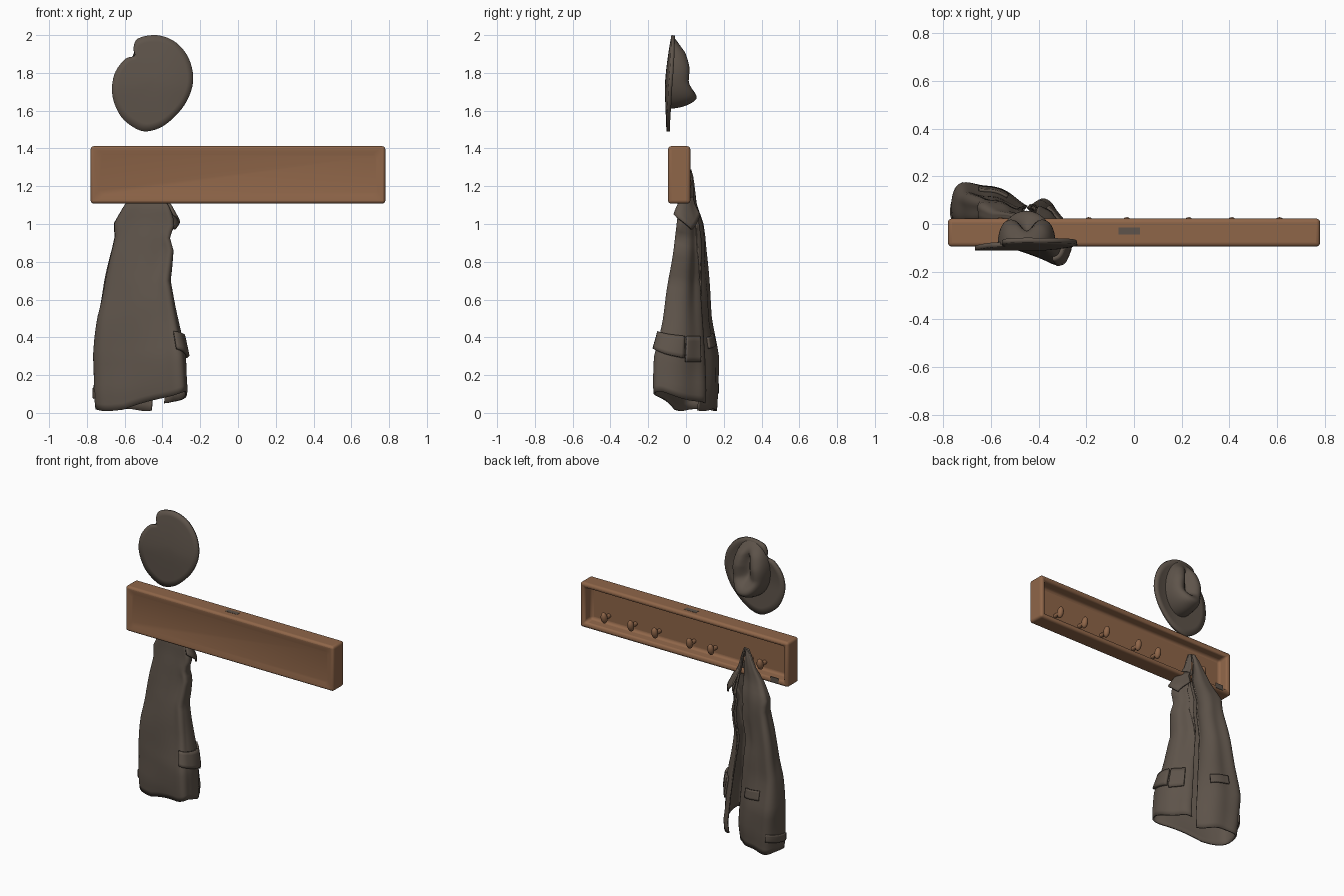
import bpy, bmesh, math
from mathutils import Vector

if "Cube" in bpy.data.objects:
    bpy.data.objects.remove(bpy.data.objects["Cube"])


def material(name, col):
    m = bpy.data.materials.new(name)
    m.diffuse_color = (*col, 1)
    m.use_nodes = True
    m.node_tree.nodes["Principled BSDF"].inputs["Base Color"].default_value = m.diffuse_color
    return m


WOOD = material("brown_wood", (0.275, 0.132, 0.066))
CLOTH = material("dark_cloth", (0.112, 0.088, 0.069))


def finish(name, bm, mat, thick=0, angle=45):
    bmesh.ops.recalc_face_normals(bm, faces=bm.faces)
    me = bpy.data.meshes.new(name)
    bm.to_mesh(me)
    bm.free()
    me.materials.append(mat)
    me.shade_smooth()
    me.set_sharp_from_angle(angle=math.radians(angle))
    ob = bpy.data.objects.new(name, me)
    bpy.context.collection.objects.link(ob)
    if thick:
        s = ob.modifiers.new("thickness", 'SOLIDIFY')
        s.thickness = thick
        s.offset = 0
    return ob


def grid(bm, rows, closed=False):
    vs = [[bm.verts.new(p) for p in r] for r in rows]
    n = len(rows[0])
    for a, b in zip(vs, vs[1:]):
        for i in range(n if closed else n - 1):
            j = (i + 1) % n
            bm.faces.new((a[i], a[j], b[j], b[i]))
    return vs


def lerp_table(tab, z):
    # table rows are (key, values...), keys ascending
    if z <= tab[0][0]:
        return tab[0][1:]
    for a, b in zip(tab, tab[1:]):
        if z <= b[0]:
            f = (z - a[0]) / (b[0] - a[0])
            return [p + (q - p) * f for p, q in zip(a[1:], b[1:])]
    return tab[-1][1:]


def spline(pts, t, closed=False):
    # Catmull-Rom through 2D points, t in 0..1
    n = len(pts)
    segs = n if closed else n - 1
    x = min(t * segs, segs - 1e-6)
    i = int(x)
    f = x - i
    idx = [(i + k) % n if closed else min(max(i + k, 0), n - 1) for k in (-1, 0, 1, 2)]
    a, b, c, d = (Vector(pts[k]) for k in idx)
    return 0.5 * (2 * b + (c - a) * f + (2 * a - 5 * b + 4 * c - d) * f * f + (3 * b - a - 3 * c + d) * f ** 3)


# Board: rounded slab, shallow dish in front, deep tray with a broad rim behind
bm = bmesh.new()
bmesh.ops.create_cube(bm, size=1)
for v in bm.verts:
    v.co = (v.co.x * 1.56, v.co.y * 0.118 - 0.036, v.co.z * 0.304 + 1.26)
bm.normal_update()
front = [q for q in bm.faces if q.normal.y < -0.9]
back = [q for q in bm.faces if q.normal.y > 0.9]
bmesh.ops.inset_region(bm, faces=front, thickness=0.035, depth=0)
bmesh.ops.inset_region(bm, faces=front, thickness=0.03, depth=0)
bmesh.ops.translate(bm, verts=front[0].verts[:], vec=(0, 0.007, 0))
bmesh.ops.inset_region(bm, faces=back, thickness=0.048, depth=0)
bmesh.ops.inset_region(bm, faces=back, thickness=0.008, depth=0)
bmesh.ops.translate(bm, verts=back[0].verts[:], vec=(0, -0.07, 0))
board = finish("board", bm, WOOD)
bev = board.modifiers.new("round", 'BEVEL')
bev.width, bev.segments, bev.limit_method = 0.021, 4, 'ANGLE'
bev.angle_limit = math.radians(25)

# Pegs: short stem with an egg-shaped knob
for x in (-0.56, -0.46, -0.19, -0.03, 0.23, 0.41, 0.61):
    bm = bmesh.new()
    knob = bmesh.ops.create_uvsphere(bm, u_segments=16, v_segments=10, radius=1)
    for v in knob['verts']:
        c = v.co
        v.co = (x + c.x * 0.021, 0.006 + c.y * 0.022 + c.z * 0.006, 1.205 + c.z * 0.038)
    rings = [[(x + 0.014 * math.cos(a * math.pi / 6), y, 1.20 + 0.014 * math.sin(a * math.pi / 6))
              for a in range(12)] for y in (-0.06, 0.005)]
    grid(bm, rings, True)
    finish("peg", bm, WOOD)

# Dark worn patches on the board
for name, c, s in (("top_patch", (-0.02, -0.03, 1.412), (0.09, 0.03, 0.003)),
                   ("back_patch", (-0.68, 0.023, 1.137), (0.06, 0.003, 0.035))):
    bm = bmesh.new()
    bmesh.ops.create_cube(bm, size=1)
    for v in bm.verts:
        v.co = [c[i] + v.co[i] * s[i] for i in range(3)]
    finish(name, bm, CLOTH)

# Hat brim: notched round plate standing upright
OUTLINE = [(-0.548, 1.89), (-0.60, 1.87), (-0.655, 1.79), (-0.665, 1.68), (-0.62, 1.57), (-0.54, 1.505),
           (-0.47, 1.492), (-0.38, 1.53), (-0.285, 1.63), (-0.24, 1.75), (-0.26, 1.87), (-0.33, 1.96),
           (-0.43, 1.998), (-0.53, 1.98), (-0.553, 1.93)]


def brim_y(x, z):
    y = -0.102 + 0.035 * max(0, (z - 1.72) / 0.28) ** 1.5 + 0.008 * max(0, (1.7 - z) / 0.2)
    return y + 0.02 * max(0, (x + 0.42) / 0.18) ** 2


bm = bmesh.new()
rows = []
for s in (1, 0.85, 0.65, 0.4, 0.15, 0.01):
    row = []
    for i in range(75):
        p = spline(OUTLINE, i / 75, True)
        x, z = -0.44 + (p.x + 0.44) * s, 1.77 + (p.y - 1.77) * s
        row.append((x, brim_y(x, z), z))
    rows.append(row)
bm.faces.new(grid(bm, rows, True)[-1])
finish("hat_brim", bm, CLOTH, 0.02)

# Hat crown: dome pointing backwards with a pinched crease
RIDGE = [(1.60, 0.055), (1.66, 0.075), (1.75, 0.026), (1.83, 0.024), (1.91, 0.004), (1.99, -0.05)]
bm = bmesh.new()
rows = []
for k in range(17):
    rho = math.sin(math.pi / 2 * (1 - k / 16.2))
    row = []
    for i in range(48):
        a = i * math.pi / 24
        x = -0.45 + 0.122 * rho * math.cos(a)
        z = 1.80 + 0.19 * rho * math.sin(a)
        base = brim_y(x, z)
        h = max(0.02, lerp_table(RIDGE, z)[0] - base)
        y = base + h * math.sqrt(max(0, 1 - rho ** 5))
        w = 0.025 + 0.16 * max(0, 1.87 - z)
        y -= 0.06 * math.exp(-abs((x + 0.45) / w) ** 1.6) * math.exp(-((z - 1.82) / 0.1) ** 4)
        row.append((x, y, z))
    rows.append(row)
bm.faces.new(grid(bm, rows, True)[-1])
finish("hat_crown", bm, CLOTH)

# Coat: one open wrap, skewed section fitted to x/y limits per height
SECTION = [(0.5, 0.6), (0.7, 0.38), (0.9, -0.1), (1, -0.7), (0.86, -1), (0.5, -0.88), (-0.1, -0.55),
           (-0.7, -0.3), (-0.97, 0.1), (-1, 0.7), (-0.8, 1), (-0.42, 0.95), (-0.08, 0.7), (0.25, 0.45)]
LIMITS = [(0.0, -0.74, -0.28, -0.15, 0.16), (0.12, -0.755, -0.26, -0.165, 0.172), (0.3, -0.76, -0.275, -0.16, 0.17),
          (0.5, -0.743, -0.315, -0.12, 0.135), (0.7, -0.705, -0.36, -0.09, 0.115), (0.86, -0.67, -0.34, -0.065, 0.105),
          (0.93, -0.655, -0.36, -0.055, 0.1), (1.0, -0.66, -0.335, -0.045, 0.09), (1.1, -0.6, -0.365, -0.035, 0.055),
          (1.17, -0.55, -0.405, 0.0, 0.048), (1.24, -0.51, -0.425, 0.0, 0.04), (1.285, -0.485, -0.44, 0.0, 0.028)]


def coat(t, z, off=0.0):
    x0, x1, y0, y1 = lerp_table(LIMITS, z)
    cx, cy = (x0 + x1) / 2, (y0 + y1) / 2

    def at(u):
        p = spline(SECTION, min(max(u, 0), 1))
        return Vector((cx + p.x * (x1 - x0) / 2, cy + p.y * (y1 - y0) / 2))
    d = at(t + 0.01) - at(t - 0.01)
    n = Vector((d.y, -d.x)).normalized() * -1
    amp = 0.009 * min(1, max(0.25, (1.2 - z) / 0.4))
    fold = amp * (math.sin(t * 43 + 1.5 * z) * 0.6 + math.sin(t * 23 - 4 * z) * 0.5 + 0.3 * math.sin(t * 12 + 16 * z))
    p = at(t) + n * (fold + off - 0.004)
    return (p.x, p.y, z)


def hem(t):
    p = spline(SECTION, t)
    lift = 0.035 * max(0, 1 - t / 0.25)
    return 0.01 + lift + 0.1 * max(0, (p.x - p.y) / 2) + 0.012 * (1 + math.sin(t * 31)) * 0.5


bm = bmesh.new()
T = [i / 90 for i in range(91)]
rows = [[coat(t, hem(t) + (1.285 - hem(t)) * k / 36) for t in T] for k in range(37)]
bm.faces.new(grid(bm, rows)[-1])
finish("coat_body", bm, CLOTH, 0.01, 60)


def patch(name, t0, t1, low, high, off, flare=0.0, thick=0.012, nt=14, nz=5):
    # strip lying on the coat between two heights given as functions of 0..1
    b = bmesh.new()
    r = []
    for k in range(nz + 1):
        row = []
        for i in range(nt + 1):
            u = i / nt
            z = high(u) + (low(u) - high(u)) * k / nz
            row.append(coat(t0 + (t1 - t0) * u, z, off + flare * k / nz))
        r.append(row)
    grid(b, r)
    finish(name, b, CLOTH, thick, 50)


# Drooping collar tip and narrow lapel beside the opening
patch("collar_point", 0.03, 0.28, lambda u: 1.05 - 0.08 * (1 - abs(2 * u - 1)),
      lambda u: 1.14, 0.002, 0.03, 0.01)
patch("right_lapel", 0.0, 0.06, lambda u: 0.62 + 0.28 * u, lambda u: 1.12 - 0.14 * u, 0.006, 0.0, 0.01)

# Pocket flaps, tab and cuff strap
patch("right_flap", 0.16, 0.32, lambda u: 0.29 + 0.05 * u, lambda u: 0.405 + 0.025 * u, 0.012, 0.002, 0.02)
patch("right_tab", 0.07, 0.15, lambda u: 0.27, lambda u: 0.405, 0.011, 0.0, 0.014)
patch("left_flap", 0.82, 0.93, lambda u: 0.36 - 0.02 * u, lambda u: 0.42 - 0.02 * u, 0.01, 0.0, 0.014)
patch("cuff_strap", 0.62, 0.76, lambda u: 0.075 + 0.03 * u, lambda u: 0.125 + 0.03 * u, 0.005, 0.002, 0.014)
